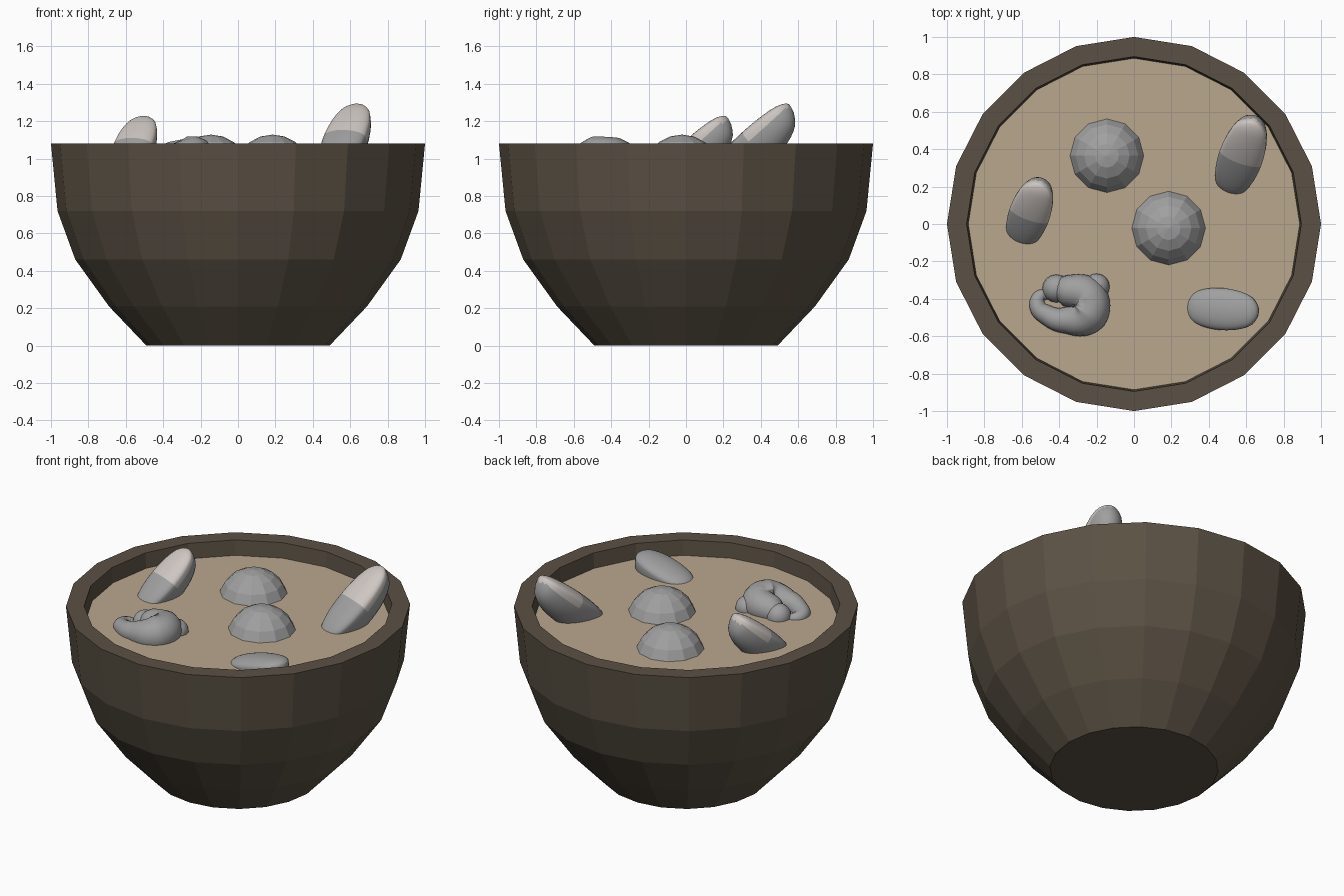
import bpy, bmesh, math
from mathutils import Matrix, Vector

if "Cube" in bpy.data.objects:
    bpy.data.objects.remove(bpy.data.objects["Cube"])


def material(name, rgb):
    m = bpy.data.materials.new(name)
    m.diffuse_color = (*rgb, 1)
    m.use_nodes = True
    m.node_tree.nodes["Principled BSDF"].inputs["Base Color"].default_value = m.diffuse_color
    return m


def make(name, bm, mats=(), smooth=False):
    bmesh.ops.recalc_face_normals(bm, faces=bm.faces)
    me = bpy.data.meshes.new(name)
    bm.to_mesh(me)
    bm.free()
    for m in mats:
        me.materials.append(m)
    for p in me.polygons:
        p.use_smooth = smooth
    ob = bpy.data.objects.new(name, me)
    bpy.context.collection.objects.link(ob)
    return ob


def lathe(name, profile, mat, n=20):
    bm = bmesh.new()
    rings = [[bm.verts.new((r * math.cos(i * math.tau / n), r * math.sin(i * math.tau / n), z))
              for i in range(n)] for r, z in profile]
    for a, b in zip(rings, rings[1:]):
        for i in range(n):
            j = (i + 1) % n
            bm.faces.new((a[i], a[j], b[j], b[i]))
    bm.faces.new(rings[0])
    bm.faces.new(rings[-1])
    return make(name, bm, [mat])


wood = material("dark_wood", (0.105, 0.083, 0.058))
broth = material("broth", (0.49, 0.39, 0.27))
pale = material("pale_flesh", (0.62, 0.57, 0.54))
grey = material("plain_grey", (0.35, 0.35, 0.35))

# Faceted bowl with thick wall, and the soup surface
lathe("bowl", [(0.49, 0), (0.69, 0.21), (0.87, 0.46), (0.965, 0.72), (1.0, 1.08),
               (0.895, 1.08), (0.865, 0.74), (0.77, 0.5), (0.6, 0.27), (0.43, 0.1)], wood)
lathe("soup", [(0.875, 0.96), (0.886, 0.985)], broth)

# Low-poly dumplings, half sunk
for k, (x, y) in enumerate([(-0.145, 0.365), (0.185, -0.022)]):
    bm = bmesh.new()
    bmesh.ops.create_uvsphere(bm, u_segments=12, v_segments=10, radius=0.207,
                              matrix=Matrix.Translation((x, y, 0.921)))
    make(f"dumpling_{k + 1}", bm, [grey])


# Mussels: flat-topped, deep-bellied ovals tilted out of the soup
def mussel(name, centre, half_len, size, yaw, pitch):
    bm = bmesh.new()
    bmesh.ops.create_uvsphere(bm, u_segments=32, v_segments=20, radius=1,
                              matrix=Matrix.Rotation(math.pi / 2, 4, 'Y'))
    for v in bm.verts:
        x, y, z = v.co
        fat = 1 / max(0.35, 1 - x * x) ** 0.12
        v.co = (x * half_len, y * fat * 0.118 * size, z * fat * size * (0.05 if z > 0 else 0.165))
    for f in bm.faces:
        c = f.calc_center_median()
        f.material_index = int(c.x > 0 and c.z > -0.02)
    bm.transform(Matrix.Translation(centre) @ Matrix.Rotation(math.radians(yaw), 4, 'Z')
                 @ Matrix.Rotation(math.radians(-pitch), 4, 'Y'))
    make(name, bm, [grey, pale if pitch > 20 else grey], True)


mussel("mussel_right", (0.57, 0.355, 1.115), 0.27, 1.0, 70, 40)
mussel("mussel_left", (-0.56, 0.05, 1.075), 0.23, 0.93, 70, 40)
mussel("mussel_front", (0.47, -0.455, 1.01), 0.2, 0.95, -5, 14)

# Curled shrimp: tapered tube swept round a small hole
path = [(-0.43, -0.345, 0.99, 0.05), (-0.36, -0.355, 1.005, 0.085), (-0.25, -0.39, 1.01, 0.105),
        (-0.25, -0.48, 1.01, 0.11), (-0.37, -0.515, 1.0, 0.07), (-0.46, -0.49, 0.99, 0.055),
        (-0.515, -0.44, 0.985, 0.045), (-0.5, -0.385, 0.98, 0.035), (-0.45, -0.385, 0.975, 0.02)]
cu = bpy.data.curves.new("shrimp", 'CURVE')
cu.dimensions = '3D'
cu.bevel_depth = 1
cu.bevel_resolution = 5
cu.use_fill_caps = True
sp = cu.splines.new('BEZIER')
sp.bezier_points.add(len(path) - 1)
for p, (x, y, z, r) in zip(sp.bezier_points, path):
    p.co, p.radius = (x, y, z), r
    p.handle_left_type = p.handle_right_type = 'AUTO'
cu.materials.append(grey)
bpy.context.collection.objects.link(bpy.data.objects.new("shrimp", cu))

# Rounded ends of the shrimp
for nm, c, r in [("shrimp_head", (-0.415, -0.345, 0.99), 0.075), ("shrimp_fin", (-0.2, -0.335, 0.99), 0.07)]:
    bm = bmesh.new()
    bmesh.ops.create_uvsphere(bm, u_segments=16, v_segments=10, radius=r, matrix=Matrix.Translation(c))
    make(nm, bm, [grey], True)
